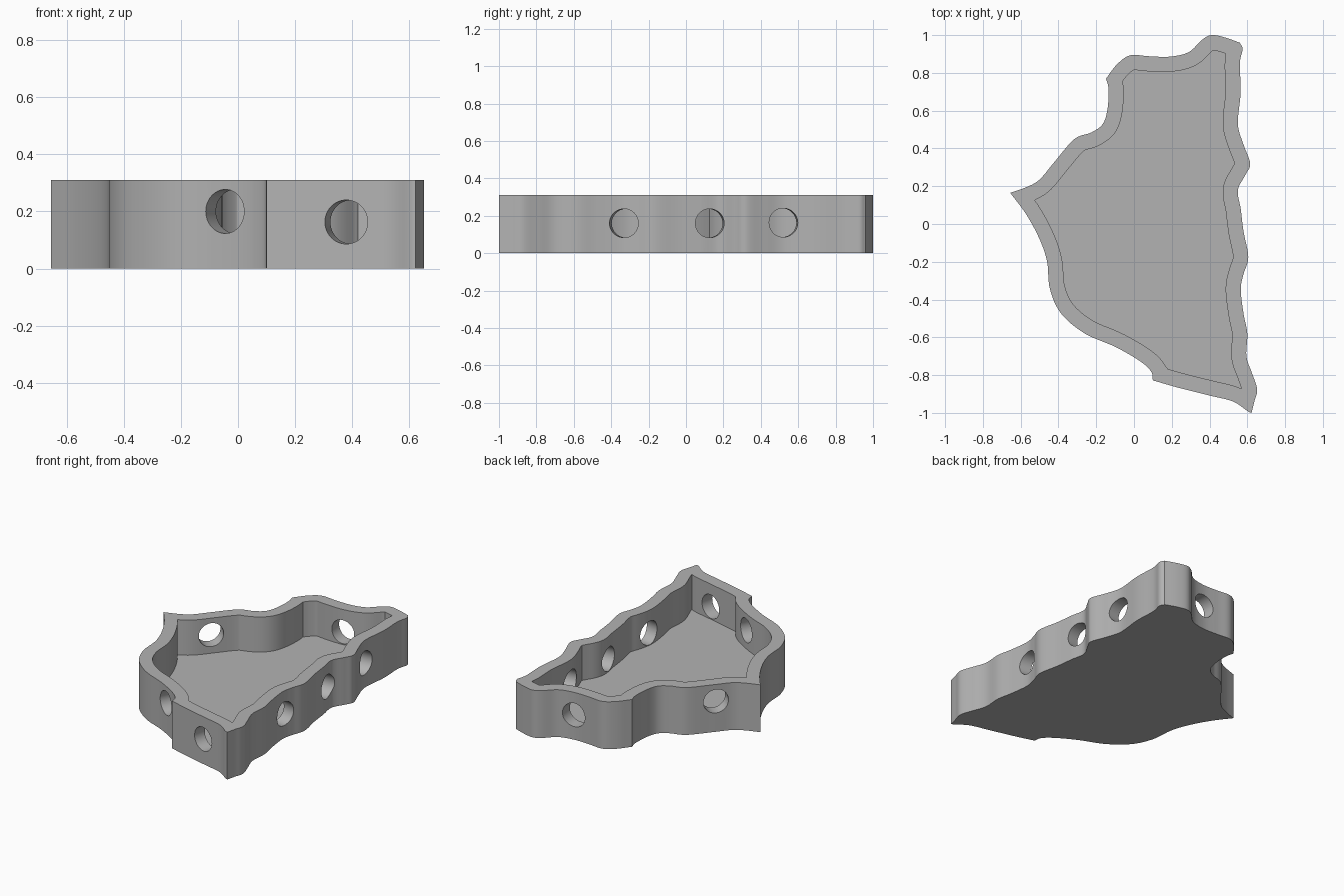
import bpy
import bmesh
from math import pi, sin, cos
from mathutils import Vector
from mathutils.geometry import intersect_line_line_2d

default_cube = bpy.data.objects.get("Cube")
if default_cube:
    bpy.data.objects.remove(default_cube, do_unlink=True)

HEIGHT, FLOOR, WALL = 0.31, 0.08, 0.08
HOLE_RADIUS, HOLE_STEPS, REACH = 0.077, 24, 0.15

# Outline runs clockwise, split into stretches at its sharp corners
left_back = [(-.655, .165), (-.57, .195), (-.5, .235), (-.42, .33), (-.315, .45),
             (-.225, .485), (-.165, .53), (-.14, .61), (-.135, .715), (-.148, .77)]
back = [(-.148, .77), (-.09, .845), (-.02, .893), (.08, .888), (.19, .886),
        (.29, .91), (.36, .975), (.41, 1), (.48, .988), (.56, .96)]
right = [(.56, .96), (.575, .925), (.56, .85), (.565, .7), (.55, .53), (.58, .42),
         (.615, .32), (.59, .26), (.55, .18), (.565, .08), (.58, -.04), (.605, -.175),
         (.58, -.265), (.565, -.345), (.58, -.475), (.6, -.58), (.595, -.7),
         (.625, -.79), (.652, -.875), (.637, -.94), (.622, -1)]
front = [(.622, -1), (.6, -.99), (.525, -.94), (.4, -.908), (.24, -.868), (.1, -.828)]
left_front = [(.1, -.828), (.09, -.78), (.03, -.725), (-.1, -.65), (-.26, -.58),
              (-.385, -.475), (-.445, -.345), (-.46, -.2), (-.5, -.08),
              (-.57, .05), (-.655, .165)]

# Round holes: place on the wall, height, outward direction
holes = [((.56, -.33), .16, (1, -.15)), ((.54, .125), .16, (1, .1)),
         ((.55, .52), .163, (1, .1)), ((.385, -.88), .163, (-.25, -1)),
         ((-.035, -.66), .2, (-.45, -.9)), ((.19, .87), .163, (-.05, 1)),
         ((-.44, .315), .2, (-.75, .65))]


def smooth_path(points, steps=6):
    """Catmull-Rom samples through the points, without the last one."""
    p = [Vector(q) for q in points]
    p = [2 * p[0] - p[1]] + p + [2 * p[-1] - p[-2]]
    samples = []
    for a, b, c, d in zip(p, p[1:], p[2:], p[3:]):
        for i in range(steps):
            t = i / steps
            samples.append(b + t / 2 * ((c - a) + t * ((2 * a - 5 * b + 4 * c - d)
                                        + t * (3 * (b - c) + d - a))))
    return samples


def pairs(loop):
    return list(zip(loop, loop[1:] + loop[:1]))


def distance(point, edge):
    a, b = edge
    along = b - a
    t = (point - a).dot(along) / along.length_squared
    return (point - a - along * min(max(t, 0), 1)).length


def inset(loop, width):
    """Offset inwards, dropping samples that fold over at corners."""
    edges = pairs(loop)
    result = []
    for a, b in edges:
        along = (b - a).normalized()
        point = (a + b) / 2 + width * Vector((along.y, -along.x))
        if min(distance(point, e) for e in edges) > width * 0.985:
            result.append(point)
    return result


def wall_point(loop, start, end):
    hits = (intersect_line_line_2d(start, end, a, b) for a, b in pairs(loop))
    return next(hit for hit in hits if hit)


def pierce(loop):
    """Pair each wall sample with the hole heights above it, if any."""
    ring = [(p, ()) for p in loop]
    for place, z, outward in holes:
        centre, axis = Vector(place), Vector(outward).normalized()
        side = Vector((axis.y, -axis.x))
        rim = []
        for k in range(HOLE_STEPS + 1):
            angle = pi * k / HOLE_STEPS
            base = centre - side * HOLE_RADIUS * cos(angle)
            rise = HOLE_RADIUS * sin(angle)
            at_end = k in (0, HOLE_STEPS)
            rim.append((wall_point(loop, base + axis * REACH, base - axis * REACH),
                        (z,) if at_end else (z - rise, z + rise)))
        inside = [i for i, (p, _) in enumerate(ring)
                  if abs((p - centre).dot(side)) <= HOLE_RADIUS
                  and abs((p - centre).dot(axis)) < REACH]
        ring[inside[0]:inside[-1] + 1] = rim
    return ring


def build_wall(bm, ring, low):
    """Upright wall with openings; returns its columns of vertices."""
    columns = [[bm.verts.new((p.x, p.y, z)) for z in (low, *mids, HEIGHT)]
               for p, mids in ring]
    bays = []
    for a, b in pairs(columns):
        if len(a) > 2 and len(b) > 2:
            bm.faces.new((a[0], b[0], b[1], a[1]))
            bm.faces.new((a[-2], b[-2], b[-1], a[-1]))
            bays.append((a, b))
        else:
            bm.faces.new(a + b[::-1])
    bm.faces.new([c[0] for c in columns])
    top_edges = [bm.edges.get((a[-1], b[-1])) for a, b in pairs(columns)]
    return bays, top_edges


# Outer wall with underside, inner wall with floor
outline = [p for part in (left_back, back, right, front, left_front)
           for p in smooth_path(part)]
bm = bmesh.new()
outer_bays, outer_top = build_wall(bm, pierce(outline), 0)
inner_bays, inner_top = build_wall(bm, pierce(inset(outline, WALL)), FLOOR)

# Hole linings between the two walls
for (a, b), (c, d) in zip(outer_bays, inner_bays):
    for row in (1, -2):
        bm.faces.new((a[row], b[row], d[row], c[row]))

# Flat rim on top
bmesh.ops.triangle_fill(bm, use_beauty=True, edges=outer_top + inner_top,
                        normal=(0, 0, 1))
bmesh.ops.recalc_face_normals(bm, faces=bm.faces[:])

mesh = bpy.data.meshes.new("wavy_tray")
bm.to_mesh(mesh)
bm.free()
mesh.shade_smooth()
mesh.set_sharp_from_angle(angle=pi / 6)
tray = bpy.data.objects.new("wavy_tray", mesh)
bpy.context.scene.collection.objects.link(tray)

# Single grey finish
grey = bpy.data.materials.new("plain_grey")
grey.use_nodes = True
colour = (.45, .45, .45, 1)
grey.diffuse_color = colour
grey.node_tree.nodes["Principled BSDF"].inputs["Base Color"].default_value = colour
mesh.materials.append(grey)
